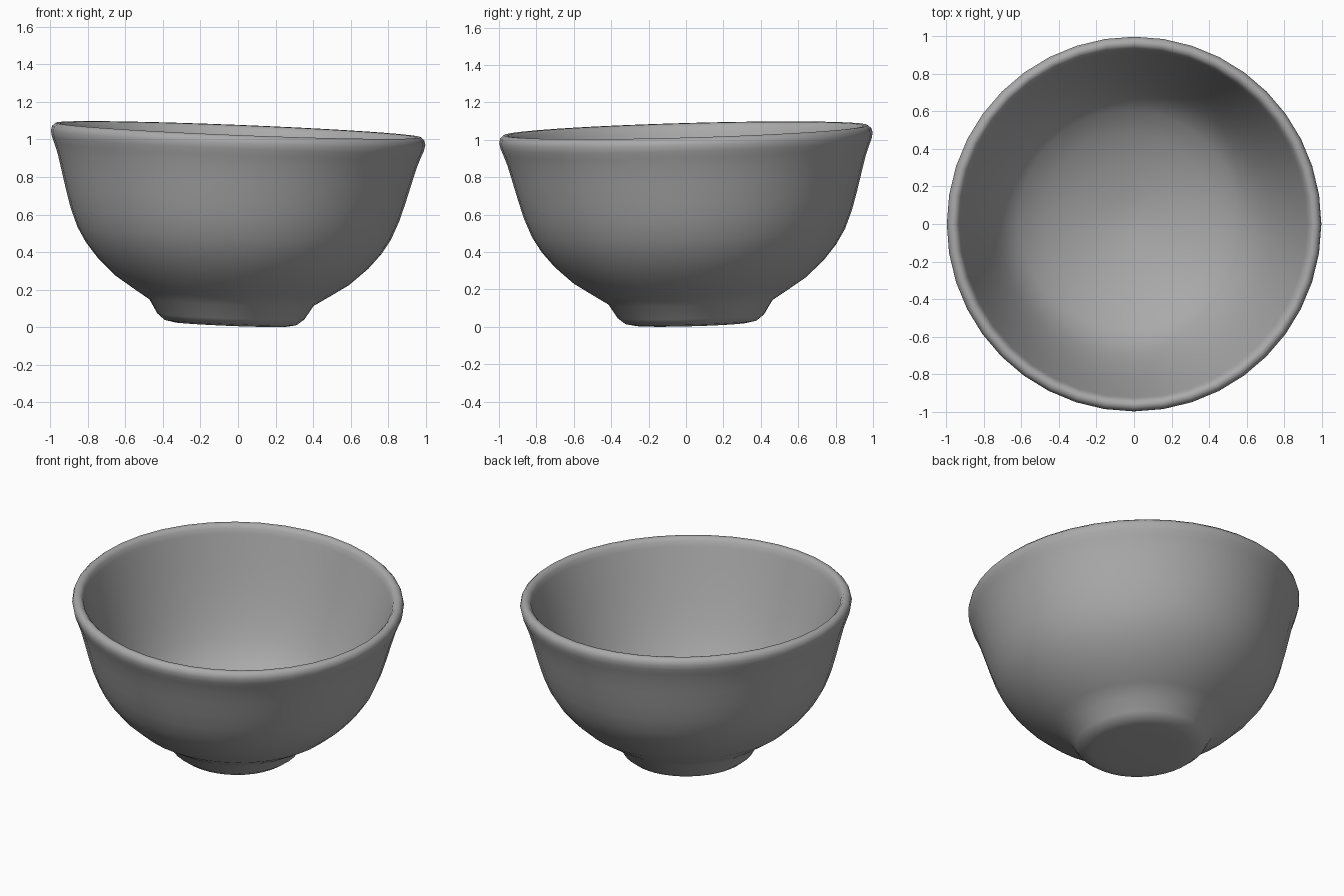
import bpy, bmesh
from math import tau
from mathutils import Matrix, Vector

cube = bpy.data.objects.get("Cube")
if cube:
    bpy.data.objects.remove(cube, do_unlink=True)

# Plain grey material
grey = bpy.data.materials.new("plain grey")
grey.use_nodes = True
colour = (0.4, 0.4, 0.4, 1)
grey.diffuse_color = colour
grey.node_tree.nodes["Principled BSDF"].inputs["Base Color"].default_value = colour

# Cross-section: foot, outer wall, rolled lip, inner wall
foot = [(0, .012), (.2, .013), (.3, .016), (.352, .026), (.392, .058), (.438, .132)]
outer_wall = [(.525, .187), (.622, .25), (.722, .342), (.788, .422), (.837, .503),
              (.876, .6), (.906, .7), (.933, .8), (.958, .89)]
lip = [(.978, .945), (.992, .98), (.999, 1.012), (.993, 1.036), (.975, 1.053),
       (.952, 1.051), (.935, 1.032), (.925, 1)]
inner_wall = [(.894, .9), (.859, .79), (.823, .685), (.784, .58), (.743, .485),
              (.7, .4), (.65, .325), (.585, .262), (.46, .19), (.3, .13),
              (.1, .088), (0, .082)]

# Lathe the section round the upright axis
bm = bmesh.new()
verts = [bm.verts.new((r, 0, z)) for r, z in foot + outer_wall + lip + inner_wall]
edges = [bm.edges.new(pair) for pair in zip(verts, verts[1:])]
bmesh.ops.spin(bm, geom=verts + edges, cent=(0, 0, 0), axis=(0, 0, 1),
               angle=tau, steps=40)
bmesh.ops.remove_doubles(bm, verts=bm.verts, dist=0.0005)
bmesh.ops.recalc_face_normals(bm, faces=bm.faces)

# Slight hand-made lean, pivoting at rim height
lean = Matrix.Rotation(.04, 4, 'Y') @ Matrix.Rotation(.028, 4, 'X')
bmesh.ops.transform(bm, matrix=lean, space=Matrix.Translation((0, 0, -1)), verts=bm.verts)
ground = min(v.co.z for v in bm.verts)
bmesh.ops.translate(bm, vec=Vector((0, 0, -ground)), verts=bm.verts)

mesh = bpy.data.meshes.new("bowl")
bm.to_mesh(mesh)
bm.free()
mesh.materials.append(grey)
mesh.shade_smooth()
bowl = bpy.data.objects.new("bowl", mesh)
bpy.context.collection.objects.link(bowl)
